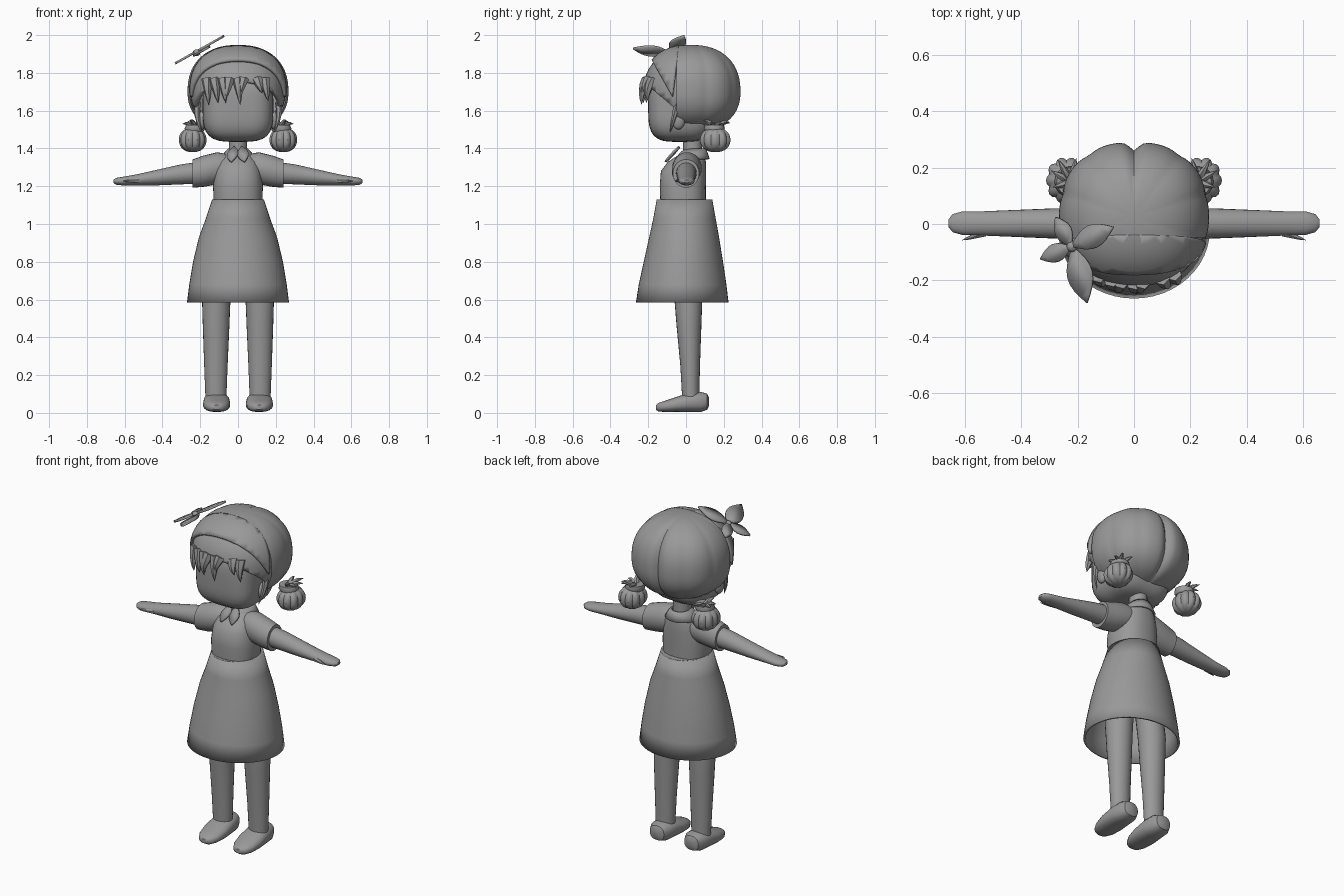
import bpy, bmesh, math
from math import sin, cos, pi
from mathutils import Vector

cube = bpy.data.objects.get("Cube")
if cube:
    bpy.data.objects.remove(cube)

grey = bpy.data.materials.new("plain_grey")
grey.use_nodes = True
colour = (0.32, 0.32, 0.32, 1)
grey.diffuse_color = colour
grey.node_tree.nodes["Principled BSDF"].inputs["Base Color"].default_value = colour
parts = []


def finish(name, bm, thick=0, subsurf=0):
    bmesh.ops.recalc_face_normals(bm, faces=bm.faces)
    me = bpy.data.meshes.new(name)
    bm.to_mesh(me)
    bm.free()
    me.materials.append(grey)
    ob = bpy.data.objects.new(name, me)
    bpy.context.collection.objects.link(ob)
    if thick:
        mod = ob.modifiers.new("thickness", "SOLIDIFY")
        mod.thickness = thick
    if subsurf:
        ob.modifiers.new("smooth", "SUBSURF").levels = subsurf
        ob.modifiers["smooth"].render_levels = subsurf
    parts.append(ob)
    return ob


def loft(name, axis, rings, n=24, power=2, caps=True, thick=0, subsurf=0):
    """Skin rings (position, centre a, centre b, radius a, radius b) along an axis."""
    bm = bmesh.new()
    loops = []
    for t, a, b, ra, rb in rings:
        loop = []
        for i in range(n):
            c, s = cos(2 * pi * i / n), sin(2 * pi * i / n)
            k = (abs(c) ** power + abs(s) ** power) ** (-1 / power)
            p, q = a + ra * c * k, b + rb * s * k
            co = {"X": (t, p, q), "Y": (p, t, q), "Z": (p, q, t)}[axis]
            loop.append(bm.verts.new(co))
        loops.append(loop)
    for lo, hi in zip(loops, loops[1:]):
        for i in range(n):
            j = (i + 1) % n
            bm.faces.new((lo[i], lo[j], hi[j], hi[i]))
    if caps:
        bm.faces.new(loops[0])
        bm.faces.new(loops[-1])
    return finish(name, bm, thick, subsurf)


def blob(name, centre, radii, power=2, low=1, ridge=None, cuts=(), thick=0, seg=48):
    """Rounded-box ball; low squashes the lower half, cuts are (point, removed side)."""
    bm = bmesh.new()
    bmesh.ops.create_uvsphere(bm, u_segments=seg, v_segments=seg // 2, radius=1)
    for v in bm.verts:
        d = v.co.normalized()
        k = sum(abs(x) ** power for x in d) ** (-1 / power)
        if ridge:
            k *= 1 - ridge(math.atan2(d.x, d.y)) * (1 - d.z ** 2)
        v.co = [centre[i] + d[i] * radii[i] * k * (low if i == 2 and d.z < 0 else 1)
                for i in range(3)]
    for point, normal in cuts:
        bmesh.ops.bisect_plane(bm, geom=bm.verts[:] + bm.edges[:] + bm.faces[:],
                               plane_co=point, plane_no=normal, clear_outer=True)
    return finish(name, bm, thick)


def spike(name, start, end, r, bend=(0, 0, 0)):
    """Curved tapering lock of hair."""
    a, b, w = Vector(start), Vector(end), Vector(bend)
    d = (b - a).normalized()
    u = d.orthogonal().normalized()
    v = d.cross(u)
    bm = bmesh.new()
    loops = []
    for i in range(5):
        t = i / 5
        c = a.lerp(b, t) + w * sin(pi * t)
        rad = r * (1 - t) ** 0.7
        loops.append([bm.verts.new(c + rad * (u * cos(pi * k / 3) + v * sin(pi * k / 3)))
                      for k in range(6)])
    tip = bm.verts.new(b)
    for lo, hi in zip(loops, loops[1:]):
        for k in range(6):
            bm.faces.new((lo[k], lo[k - 1], hi[k - 1], hi[k]))
    for k in range(6):
        bm.faces.new((loops[-1][k], loops[-1][k - 1], tip))
    bm.faces.new(loops[0])
    finish(name, bm)


def leaf(name, base, tip, width, side, thick=0.012):
    """Flat pointed petal; side is the direction of its width."""
    a, b, s = Vector(base), Vector(tip), Vector(side).normalized()
    bm = bmesh.new()
    ts = [i / 8 for i in range(9)]
    edge = [a.lerp(b, t) + s * width * sin(pi * t) for t in ts]
    edge += [a.lerp(b, t) - s * width * sin(pi * t) for t in ts[-2:0:-1]]
    bm.faces.new([bm.verts.new(p) for p in edge])
    finish(name, bm, thick)


# Dress
loft("skirt", "Z", [(1.13, 0, -.008, .137, .147), (1.03, 0, -.008, .17, .165),
                    (.93, 0, -.01, .207, .185), (.8, 0, -.014, .238, .21),
                    (.68, 0, -.018, .258, .232), (.585, 0, -.02, .27, .245)],
     n=48, caps=False, thick=.012)
loft("bodice", "Z", [(1.1, 0, -.015, .128, .12), (1.2, 0, -.017, .132, .122),
                     (1.28, 0, -.013, .122, .12), (1.33, 0, .005, .105, .1),
                     (1.365, 0, .03, .08, .07), (1.385, 0, .035, .05, .045)],
     n=32, power=2.4)
loft("skirt_top", "Z", [(1.12, 0, -.008, .13, .14), (1.13, 0, -.008, .136, .146)], n=48)
loft("neck", "Z", [(1.33, 0, .035, .05, .05), (1.52, 0, .035, .047, .05)])
loft("collar", "Z", [(1.4, 0, .05, .052, .055), (1.375, 0, .04, .075, .075),
                     (1.345, 0, .035, .095, .09)], caps=False, thick=.01)

# Head and hair
blob("face", (0, -.03, 1.62), (.187, .17, .185), power=3.6)
skull = (0, .025, 1.7)


def hair_ridge(a):
    return .035 * abs(sin(a * 5)) ** .5 * -1 + .035 + .08 * math.exp(-(a / .09) ** 2)


band_normal = (0, -.87, -.49)
blob("back_hair", skull, (.267, .267, .248), 2.3, .85, hair_ridge,
     [((0, -.05, 1.7), (0, -1, 0))], seg=96)
blob("headband", skull, (.268, .262, .25), 2.3, .85, None,
     [((0, -.045, 1.9), (0, 1, -.12)), ((0, -.18, 1.865), band_normal)], thick=.02)
blob("front_hair", skull, (.252, .25, .228), 2.3, .85, None,
     [((0, .02, 1.7), (0, 1, 0)), ((0, -.22, 1.75), (0, -.65, -.76))], thick=.02)
for x, drift, z in ((-.165, .01, 1.63), (-.125, .02, 1.64), (-.08, .015, 1.64), (-.045, -.02, 1.66),
                    (.0, .012, 1.63), (.03, -.02, 1.68), (.1, .03, 1.69), (.14, .02, 1.65)):
    y = -.205 + x * x * 1.6
    spike("fringe_lock", (x, y, 1.77), (x + drift, y - .03, z), .03, (0, -.012, 0))

# Leafy bow, lying on a slope
def on_slope(x, y):
    return Vector((x, y, 1.845 + (x + .33) * .56))


knot = on_slope(-.22, -.08)
for x, y, w in ((-.07, -.01, .042), (-.17, -.28, .05), (-.33, -.125, .033), (-.275, .025, .032)):
    tip = on_slope(x, y)
    leaf("bow_leaf", knot, tip, w, (tip - knot).cross(Vector((-.49, 0, .87))))
blob("bow_knot", knot, (.02, .02, .018), seg=16)

# Paired parts
for s, side in ((1, "left"), (-1, "right")):
    loft(side + "_sleeve", "X", [(s * .06, .01, 1.3, .07, .07), (s * .11, .005, 1.295, .078, .085),
                                 (s * .18, 0, 1.28, .075, .083), (s * .24, 0, 1.267, .07, .075)])
    loft(side + "_arm", "X", [(s * .2, .002, 1.272, .055, .058), (s * .3, .002, 1.263, .053, .053),
                              (s * .42, .002, 1.247, .048, .042), (s * .54, .002, 1.233, .043, .029),
                              (s * .61, .003, 1.227, .042, .023), (s * .645, .003, 1.226, .032, .018),
                              (s * .66, .003, 1.226, .013, .008)])
    spike(side + "_thumb", (s * .53, -.03, 1.23), (s * .612, -.058, 1.228), .015)
    loft(side + "_leg", "Z", [(.07, s * .117, .025, .055, .045), (.25, s * .117, .022, .062, .052),
                              (.45, s * .116, .016, .07, .065), (.62, s * .115, .012, .076, .075),
                              (.95, s * .08, .005, .075, .08)])
    loft(side + "_shoe", "Y", [(.122, s * .113, .06, .02, .022), (.112, s * .113, .059, .046, .042),
                               (.08, s * .113, .058, .062, .053), (.02, s * .113, .056, .069, .051),
                               (-.05, s * .113, .045, .072, .04), (-.11, s * .113, .035, .062, .03),
                               (-.145, s * .113, .03, .042, .023), (-.16, s * .113, .029, .018, .012)],
         power=2.5)
    blob(side + "_ear", (s * .19, -.04, 1.55), (.022, .035, .05), seg=16)
    spike(side + "_side_lock", (s * .215, -.045, 1.64), (s * .19, -.085, 1.48), .02, (s * .012, 0, 0))
    leaf(side + "_collar_flap", (s * .02, -.03, 1.405), (s * .035, -.105, 1.325), .03, (1, 0, .2))

    # Pigtail with tie and loose tufts
    blob(side + "_pigtail", (s * .24, .155, 1.445), (.073, .083, .065), 2.2, 1,
         lambda a: .13 * (1 - abs(sin(a * 5))), seg=40)
    loft(side + "_hair_tie", "Z", [(1.49, s * .23, .15, .048, .048), (1.505, s * .228, .15, .055, .055),
                                   (1.525, s * .225, .15, .05, .05)], n=16)
    for dx, dy, dz in ((.07, .04, .03), (.065, -.02, .03), (.045, .08, .04), (-.02, .085, .035),
                       (.03, -.06, .05)):
        spike(side + "_tuft", (s * .225, .15, 1.5), (s * (.225 + dx), .15 + dy, 1.5 + dz),
              .02, (0, 0, .015))

# Smooth rounded surfaces, keep real edges crisp
bpy.ops.object.select_all(action="DESELECT")
for ob in parts:
    ob.select_set(True)
bpy.context.view_layer.objects.active = parts[0]
bpy.ops.object.shade_smooth_by_angle(angle=math.radians(40))
